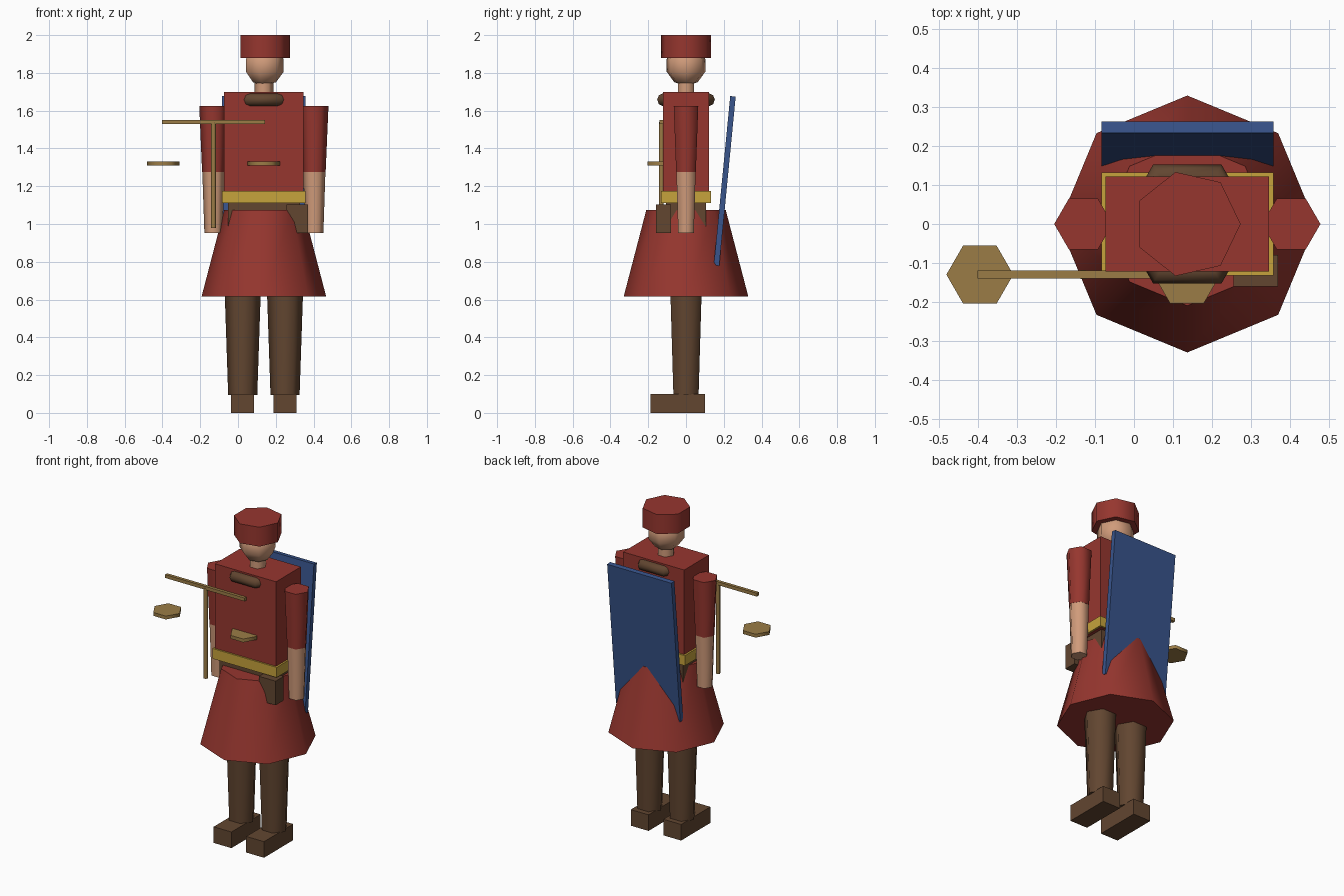
import bpy, bmesh
from math import sin, cos, tau, radians
from mathutils import Vector

cube = bpy.data.objects.get("Cube")
if cube:
    bpy.data.objects.remove(cube, do_unlink=True)


def material(name, color):
    m = bpy.data.materials.new(name)
    m.use_nodes = True
    m.diffuse_color = (*color, 1)
    for node in m.node_tree.nodes:
        if node.type == 'BSDF_PRINCIPLED':
            node.inputs["Base Color"].default_value = (*color, 1)
    return m


red = material("red_cloth", (0.305, 0.037, 0.028))
gold = material("gold", (0.565, 0.366, 0.045))
blue = material("blue", (0.04, 0.089, 0.262))
brown = material("brown_leather", (0.122, 0.061, 0.03))
brass = material("dull_brass", (0.328, 0.202, 0.061))
skin = material("skin", (0.631, 0.328, 0.195))


def finish(bm, name, mat, loc):
    bmesh.ops.recalc_face_normals(bm, faces=bm.faces)
    me = bpy.data.meshes.new(name)
    bm.to_mesh(me)
    bm.free()
    me.materials.append(mat)
    ob = bpy.data.objects.new(name, me)
    ob.location = loc
    bpy.context.scene.collection.objects.link(ob)
    return ob


def box(name, size, loc, mat):
    bm = bmesh.new()
    bmesh.ops.create_cube(bm, size=1)
    bmesh.ops.scale(bm, vec=Vector(size), verts=bm.verts)
    return finish(bm, name, mat, loc)


def lathe(name, profile, sides, loc, mat, ring=False):
    """Spin (radius, height) points about z; ring=True closes the profile on itself."""
    bm = bmesh.new()
    rings = [[bm.verts.new((r * cos(tau * i / sides), r * sin(tau * i / sides), z))
              for i in range(sides)] for r, z in profile]
    pairs = list(zip(rings, rings[1:]))
    if ring:
        pairs.append((rings[-1], rings[0]))
    for a, b in pairs:
        for i in range(sides):
            j = (i + 1) % sides
            bm.faces.new((a[i], a[j], b[j], b[i]))
    if not ring:
        for (r, z), verts in ((profile[0], rings[0]), (profile[-1], rings[-1])):
            if r > 0.001:
                bm.faces.new(verts)
    bmesh.ops.remove_doubles(bm, verts=bm.verts, dist=0.0001)
    ob = finish(bm, name, mat, loc)
    bpy.ops.object.select_all(action='DESELECT')
    ob.select_set(True)
    bpy.context.view_layer.objects.active = ob
    bpy.ops.object.shade_smooth_by_angle(angle=radians(65))
    return ob


CX = 0.137  # body centre line

# Head, hat and neck
lathe("hat", [(0.137, 1.88), (0.137, 2.0)], 7, (CX, 0, 0), red)
head_profile = [(0.11 * sin(tau * k / 10), -0.11 * cos(tau * k / 10)) for k in range(6)]
lathe("head", head_profile, 7, (CX, 0, 1.84), skin)
lathe("neck", [(0.05, 1.66), (0.05, 1.78)], 6, (CX, 0, 0), skin)

# Torso with collar, belt and hips
box("torso", (0.42, 0.244, 0.59), (CX, 0, 1.405), red)
collar_profile = [(0.143 + 0.033 * cos(tau * k / 8), 0.033 * sin(tau * k / 8)) for k in range(8)]
lathe("collar", collar_profile, 6, (CX, 0, 1.658), brown, ring=True)
box("belt", (0.442, 0.264, 0.063), (CX, 0, 1.143), gold)
box("hips", (0.38, 0.21, 0.16), (CX, 0, 1.04), brown)
box("pouch", (0.115, 0.08, 0.15), (0.313, -0.12, 1.028), brown)
lathe("skirt", [(0.33, 0.615), (0.21, 1.075)], 8, (CX, 0, 0), red)

# Arms, legs and boots
for side, s in (("left", 1), ("right", -1)):
    arm = (CX + s * 0.267, 0, 0)
    leg = (CX + s * 0.112, 0, 0)
    lathe(side + "_sleeve", [(0.06, 1.275), (0.075, 1.625)], 6, arm, red)
    lathe(side + "_forearm", [(0.048, 0.953), (0.059, 1.28)], 6, arm, skin)
    lathe(side + "_leg", [(0.077, 0.095), (0.106, 0.95)], 6, leg, brown)
    box(side + "_boot", (0.122, 0.287, 0.1), (leg[0], -0.044, 0.05), brown)

# Balance scale held at the right hand
SX, SY = -0.13, -0.13
lathe("scale_post", [(0.0135, 0.978), (0.0135, 1.54)], 6, (SX, SY, 0), brass)
box("scale_beam", (0.545, 0.02, 0.021), (SX, SY, 1.541), brass)
for side, s in (("left", 1), ("right", -1)):
    lathe(side + "_scale_pan", [(0.086, 1.31), (0.086, 1.331)], 6,
          (SX + s * 0.266, SY, 0), brass)

# Tilted panel on the back
panel = box("back_panel", (0.442, 0.029, 0.9), (CX, 0.205, 1.228), blue)
panel.rotation_euler.x = -0.097
